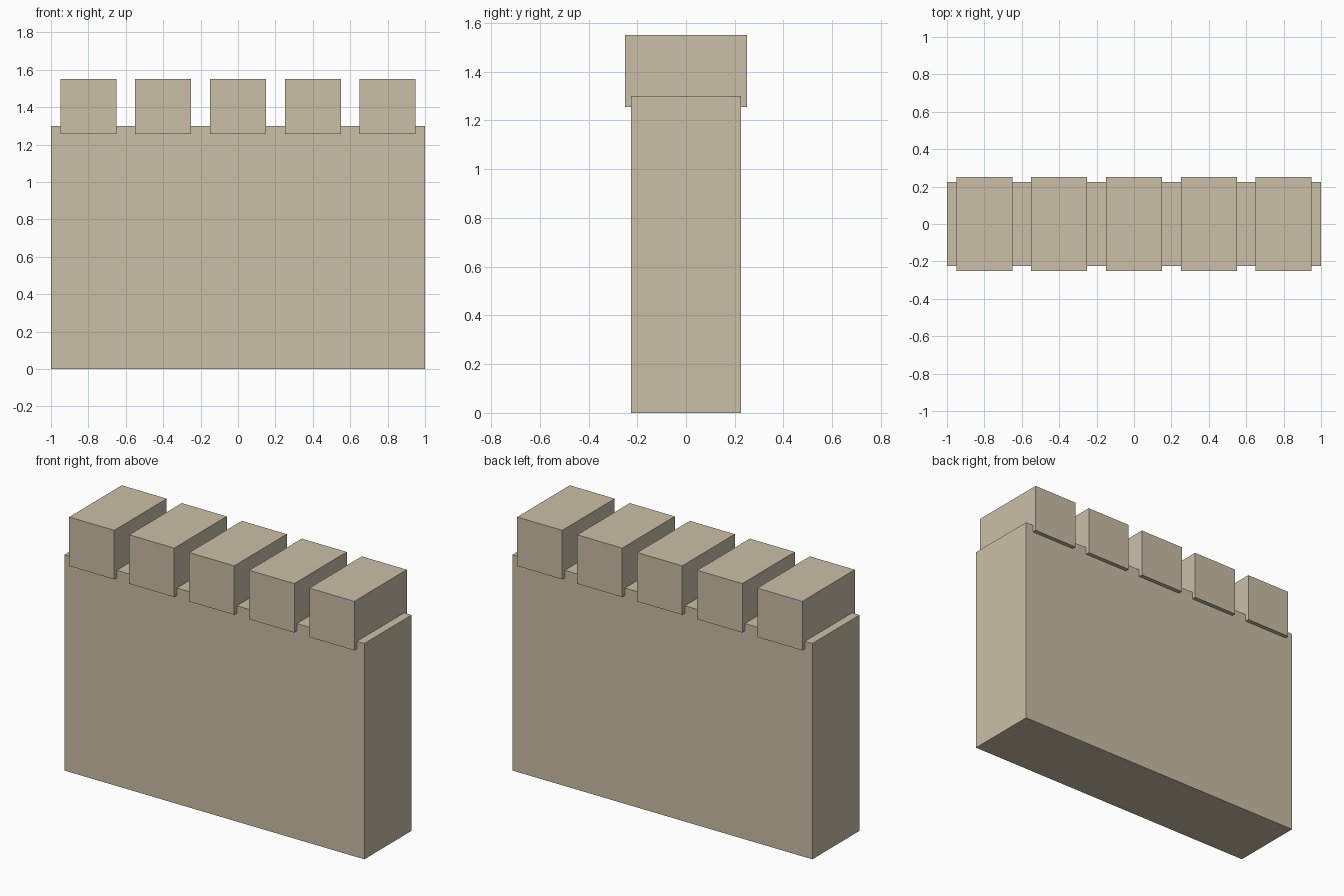
import bpy

# Remove the default cube
default_cube = bpy.data.objects.get("Cube")
if default_cube:
    bpy.data.objects.remove(default_cube, do_unlink=True)

# Sandstone colour
SANDSTONE = (0.59, 0.52, 0.386, 1.0)
stone = bpy.data.materials.new("sandstone")
stone.use_nodes = True
stone.diffuse_color = SANDSTONE
bsdf = next(n for n in stone.node_tree.nodes if n.type == "BSDF_PRINCIPLED")
bsdf.inputs["Base Color"].default_value = SANDSTONE
bsdf.inputs["Roughness"].default_value = 0.9


def add_block(name, x, width, depth, bottom, top):
    """Flat-faced stone block centred on y = 0."""
    bpy.ops.mesh.primitive_cube_add(size=1, location=(x, 0, (bottom + top) / 2))
    block = bpy.context.object
    block.name = name
    block.scale = (width, depth, top - bottom)
    bpy.ops.object.transform_apply(location=False, rotation=False, scale=True)
    block.data.materials.append(stone)
    return block


# Wall body
add_block("wall", 0, 2.0, 0.45, 0, 1.3)

# Row of merlons, overhanging the wall front and back
MERLON_COUNT = 5
SPACING = 0.4
for i in range(MERLON_COUNT):
    x = (i - (MERLON_COUNT - 1) / 2) * SPACING
    add_block(f"merlon_{i + 1}", x, 0.3, 0.5, 1.255, 1.55)
